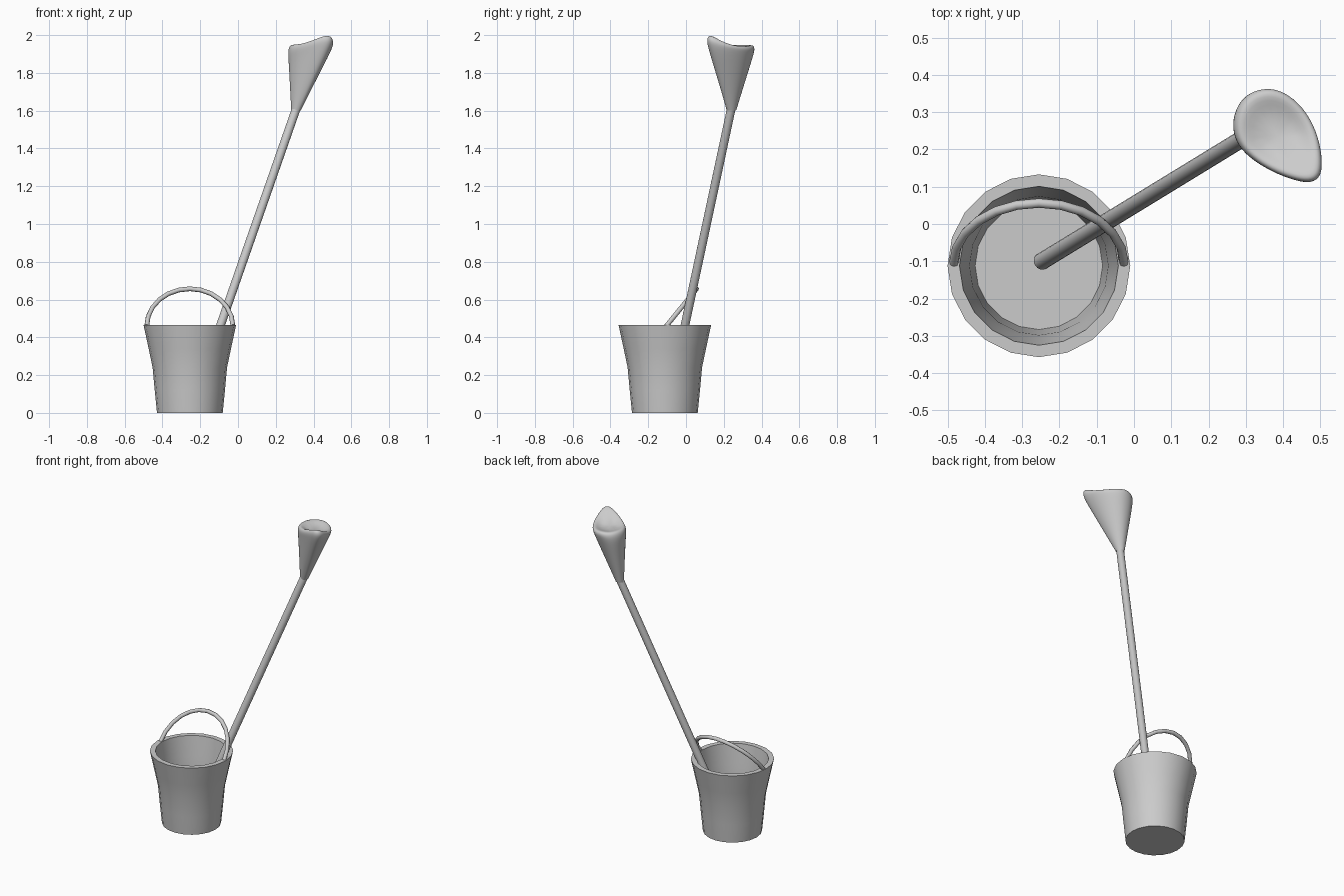
import bpy, bmesh, math
from mathutils import Vector

if "Cube" in bpy.data.objects:
    bpy.data.objects.remove(bpy.data.objects["Cube"])

CX, CY = -0.255, -0.112   # bucket centre


def make_object(name, bm, angle=35):
    bmesh.ops.recalc_face_normals(bm, faces=bm.faces)
    mesh = bpy.data.meshes.new(name)
    bm.to_mesh(mesh)
    bm.free()
    ob = bpy.data.objects.new(name, mesh)
    bpy.context.collection.objects.link(ob)
    bpy.ops.object.select_all(action='DESELECT')
    ob.select_set(True)
    bpy.context.view_layer.objects.active = ob
    bpy.ops.object.shade_smooth_by_angle(angle=math.radians(angle))
    return ob


def loft(rings, cap_start=True, cap_end=True):
    bm = bmesh.new()
    rows = [[bm.verts.new(p) for p in ring] for ring in rings]
    n = len(rows[0])
    for a, b in zip(rows, rows[1:]):
        for i in range(n):
            j = (i + 1) % n
            bm.faces.new((a[i], a[j], b[j], b[i]))
    if cap_start:
        bm.faces.new(rows[0])
    if cap_end:
        bm.faces.new(rows[-1])
    return bm


def tube(points, radius, sides):
    rings = []
    for i, p in enumerate(points):
        d = (points[min(i + 1, len(points) - 1)] - points[max(i - 1, 0)]).normalized()
        u = d.cross(Vector((0, 1, -0.82))).normalized()
        v = d.cross(u)
        rings.append([p + radius * (u * math.cos(a) + v * math.sin(a))
                      for a in (2 * math.pi * k / sides for k in range(sides))])
    return loft(rings)


# Bucket: flared outer wall, flat rim, inner wall and floor
profile = [(0.174, 0), (0.186, 0.12), (0.197, 0.24), (0.218, 0.34), (0.245, 0.465),
           (0.213, 0.465), (0.197, 0.34), (0.186, 0.24), (0.179, 0.12), (0.171, 0.012)]
make_object("bucket", loft([[(CX + r * math.cos(k * math.pi / 10),
                              CY + r * math.sin(k * math.pi / 10), z)
                             for k in range(20)] for r, z in profile]))

# Bail: tilted half ellipse resting between the rim sides
arc = [Vector((CX + 0.228 * math.cos(t), CY + 0.008 + 0.16 * math.sin(t),
               0.46 + 0.197 * math.sin(t)))
       for t in (math.pi * k / 12 for k in range(13))]
make_object("bucket_bail", tube(arc, 0.0125, 8), 50)

# Pole leaning out of the bucket
make_object("pole", tube([Vector((-0.247, -0.1, 0.022)), Vector((0.322, 0.248, 1.65))], 0.023, 16))

# Head: x, y of outline, height of widest point, height of rim crest
outline = [(0.264, 0.27, 1.86, 1.96), (0.278, 0.32, 1.87, 1.96), (0.31, 0.352, 1.89, 1.955),
           (0.355, 0.364, 1.91, 1.955), (0.402, 0.354, 1.91, 1.95), (0.452, 0.312, 1.91, 1.945),
           (0.487, 0.25, 1.92, 1.95), (0.503, 0.185, 1.93, 1.975), (0.504, 0.128, 1.95, 2.005),
           (0.475, 0.109, 1.95, 2.01), (0.43, 0.118, 1.94, 1.995), (0.37, 0.143, 1.92, 1.972),
           (0.31, 0.18, 1.89, 1.96), (0.274, 0.22, 1.87, 1.96)]
mid = Vector((0.385, 0.235, 1.915))
neck = Vector((0.307, 0.24, 1.60))
rings = [[], [], [], [], [], [], []]
for x, y, zw, zr in outline:
    wide = Vector((x, y, zw))
    d = Vector((x - mid.x, y - mid.y, 0)).normalized()
    low = neck + d * 0.026
    crest = Vector((mid.x + (x - mid.x) * 0.9, mid.y + (y - mid.y) * 0.9, zr))
    rings[0].append(low)
    rings[1].append(low.lerp(wide, 0.33))
    rings[2].append(low.lerp(wide, 0.68))
    rings[3].append(wide)
    rings[4].append(wide.lerp(crest, 0.6) + d * 0.012)
    rings[5].append(crest)
    rings[6].append(mid.lerp(crest, 0.5) - Vector((0, 0, 0.008)))
bm = loft(rings, cap_start=False)
head = make_object("pole_head", bm, 180)
sub = head.modifiers.new("smooth", 'SUBSURF')
sub.levels = sub.render_levels = 2
